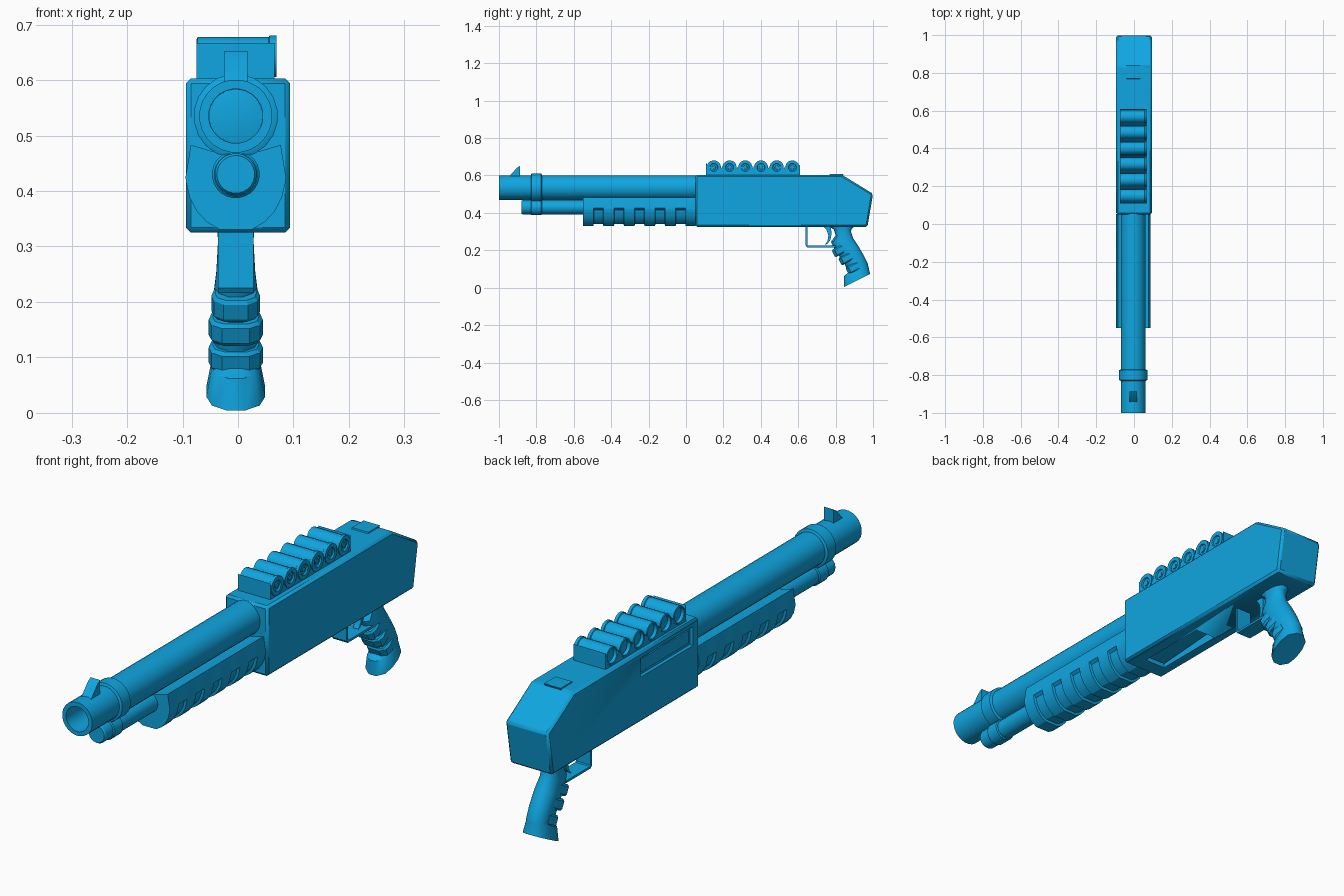
import bpy, bmesh, math
from mathutils import Vector

if "Cube" in bpy.data.objects:
    bpy.data.objects.remove(bpy.data.objects["Cube"])

BLUE = bpy.data.materials.new("blue_paint")
BLUE.diffuse_color = (0.005, 0.38, 0.75, 1)
BLUE.use_nodes = True
BLUE.node_tree.nodes["Principled BSDF"].inputs["Base Color"].default_value = BLUE.diffuse_color
XO = -0.004          # barrel group sits slightly off the receiver centre line


def loft(name, sections, angle=30):
    """Skin equal-length point loops, cap both ends, smooth by angle."""
    bm = bmesh.new()
    rings = [[bm.verts.new(p) for p in s] for s in sections]
    n = len(rings[0])
    for a, b in zip(rings, rings[1:]):
        for i in range(n):
            j = (i + 1) % n
            bm.faces.new((a[i], a[j], b[j], b[i]))
    bm.faces.new(rings[0])
    bm.faces.new(rings[-1])
    bmesh.ops.remove_doubles(bm, verts=bm.verts, dist=1e-5)
    bmesh.ops.recalc_face_normals(bm, faces=bm.faces)
    me = bpy.data.meshes.new(name)
    bm.to_mesh(me)
    bm.free()
    ob = bpy.data.objects.new(name, me)
    bpy.context.collection.objects.link(ob)
    me.materials.append(BLUE)
    bpy.ops.object.select_all(action='DESELECT')
    ob.select_set(True)
    bpy.context.view_layer.objects.active = ob
    bpy.ops.object.shade_smooth_by_angle(angle=math.radians(angle))
    return ob


def lathe(name, profile, z, y=0, axis='Y', n=24):
    """Turn (radius, position) pairs round an axis along Y or X."""
    secs = []
    for r, t in profile:
        ring = []
        for k in range(n):
            a = 2 * math.pi * (k + 0.5) / n
            u, v = r * math.cos(a), r * math.sin(a)
            ring.append((XO + u, t, z + v) if axis == 'Y' else (t, y + u, z + v))
        secs.append(ring)
    return loft(name, secs)


def side_plate(name, profile, x0, x1):
    """Extrude a (y, z) outline across x."""
    return loft(name, [[(x, y, z) for y, z in profile] for x in (x0, x1)])


def box(name, x, y, z):
    return side_plate(name, [(y[0], z[0]), (y[1], z[0]), (y[1], z[1]), (y[0], z[1])], *x)


def modify(ob, kind, **settings):
    m = ob.modifiers.new(kind.title(), kind)
    for k, v in settings.items():
        setattr(m, k, v)
    bpy.ops.object.select_all(action='DESELECT')
    ob.select_set(True)
    bpy.context.view_layer.objects.active = ob
    bpy.ops.object.modifier_apply(modifier=m.name)


def cut(ob, cutter):
    modify(ob, 'BOOLEAN', operation='DIFFERENCE', solver='EXACT', object=cutter)
    bpy.data.objects.remove(cutter)


# Barrel with open bore, magazine tube, and the clamp joining them
lathe("barrel", [(0, -0.6), (0.047, -0.6), (0.049, -1), (0.066, -1), (0.066, 0.06)], 0.535)
lathe("magazine_tube", [(0.034, -0.88), (0.038, -0.874), (0.038, -0.5)], 0.43)
lathe("barrel_clamp", [(0.068, -0.83), (0.076, -0.826), (0.076, -0.774), (0.068, -0.77)], 0.535, n=20).data
b = bpy.data.objects["barrel_clamp"]
lathe("magazine_clamp", [(0.039, -0.83), (0.043, -0.826), (0.043, -0.774), (0.039, -0.77)], 0.43)

# Sights
side_plate("front_sight", [(-0.945, 0.595), (-0.887, 0.595), (-0.887, 0.652), (-0.905, 0.64)],
           XO - 0.021, XO + 0.021)
side_plate("rear_sight", [(0.765, 0.595), (0.80, 0.57), (0.825, 0.575), (0.842, 0.608), (0.77, 0.608)],
           XO - 0.036, XO + 0.036)

# Receiver with chamfered edges, ejection port and loading port
receiver = side_plate("receiver", [(0.05, 0.325), (0.97, 0.325), (1.0, 0.502), (0.835, 0.603), (0.05, 0.603)],
                      -0.094, 0.094)
modify(receiver, 'BEVEL', width=0.009, segments=1)
cut(receiver, box("port_cutter", (-0.2, -0.080), (0.09, 0.42), (0.505, 0.58)))
cut(receiver, box("loading_cutter", (XO - 0.045, XO + 0.045), (0.12, 0.42), (0.2, 0.36)))
box("bolt", (-0.085, -0.075), (0.105, 0.405), (0.517, 0.568))
side_plate("shell_lifter", [(0.13, 0.335), (0.41, 0.355), (0.41, 0.365), (0.13, 0.365)],
           XO - 0.038, XO + 0.038)

# Pump fore-end: five finger grooves round its rounded underside
half = [(0.03, 0.468), (0.081, 0.483), (0.0905, 0.425), (0.0895, 0.415), (0.083, 0.388),
        (0.07, 0.363), (0.052, 0.344), (0.03, 0.331)]


def pump_section(y, depth):
    pts = []
    for x, z in half:
        if z < 0.42:
            f = 1 - depth / math.hypot(x, z - 0.425)
            x, z = x * f, 0.425 + (z - 0.425) * f
        pts.append((x, z))
    return [(XO + x, y, z) for x, z in pts] + [(XO - x, y, z) for x, z in reversed(pts)]


sections = [pump_section(-0.55, 0)]
for k in range(5):
    y0 = -0.495 + 0.11 * k
    sections += [pump_section(y, d) for y, d in
                 ((y0, 0), (y0 + 0.002, 0.010), (y0 + 0.051, 0.010), (y0 + 0.053, 0))]
loft("pump_fore_end", sections + [pump_section(0.052, 0)])

# Shell carrier: scalloped block holding six shells lying across the receiver
outline = [(0.61, 0.598), (0.108, 0.598), (0.108, 0.667)]
centres = [0.149 + 0.084 * k for k in range(6)]
for c in centres:
    for k in range(9):
        a = math.radians(150 + 30 * k * 0.75 + 15)
        outline.append((c + 0.036 * math.cos(a), 0.643 + 0.036 * math.sin(a)))
outline.append((0.61, 0.667))
side_plate("shell_carrier", outline, XO - 0.071, XO + 0.070)
for i, c in enumerate(centres):
    lathe(f"shell_{i + 1}", [(0, -0.062), (0.026, -0.064), (0.030, -0.075), (0.035, -0.073),
                             (0.035, 0.055), (0.038, 0.057), (0.038, 0.069), (0.022, 0.069),
                             (0.020, 0.063), (0.011, 0.063), (0.010, 0.066), (0, 0.066)],
          0.643, c, 'X', 16)

# Pistol grip: front point, back point, half width
grip = [((0.755, 0.332), (0.905, 0.332), 0.034), ((0.79, 0.312), (0.885, 0.312), 0.032),
        ((0.80, 0.28), (0.882, 0.298), 0.033), ((0.775, 0.245), (0.895, 0.262), 0.035),
        ((0.795, 0.205), (0.922, 0.222), 0.040), ((0.835, 0.145), (0.952, 0.17), 0.042),
        ((0.872, 0.085), (0.972, 0.128), 0.040), ((0.845, 0.062), (0.974, 0.118), 0.043),
        ((0.846, 0.004), (0.984, 0.073), 0.053)]


def grip_section(front, back, w, n=12):
    f, bk = Vector(front), Vector(back)
    mid, arm = (f + bk) / 2, (bk - f) / 2
    ring = []
    for k in range(n):
        a = 2 * math.pi * (k + 0.5) / n
        c, s = math.cos(a) / math.cos(math.pi / n), math.sin(a)
        s = max(-1, min(1, s * 1.15))
        p = mid + arm * c
        ring.append((XO + w * s, p.x, p.y))
    return ring


loft("pistol_grip", [grip_section(*g) for g in grip], 40)

# Finger ridges wrapping the front of the grip
for i, (y, z, w) in enumerate([(0.815, 0.195, 0.044), (0.850, 0.152, 0.049), (0.888, 0.102, 0.049)]):
    tilt = math.radians(27)
    along = Vector((math.sin(tilt), -math.cos(tilt)))
    across = Vector((math.cos(tilt), math.sin(tilt)))
    rings = []
    for t, s in ((-0.022, 0.85), (-0.015, 1), (0.015, 1), (0.022, 0.85)):
        o = Vector((y, z)) + along * t
        loop = [(0.04, 0.85), (0.005, 1), (-0.015, 0.9), (-0.03 * s, 0.5)]
        ring = [(XO + side * w * s * k, *(o + across * d))
                for side, pts in ((1, loop), (-1, loop[::-1])) for d, k in pts]
        rings.append(ring)
    loft(f"finger_ridge_{i + 1}", rings)

# Trigger guard strap and curved trigger
side_plate("trigger_guard", [(0.64, 0.33), (0.64, 0.225), (0.647, 0.216), (0.80, 0.216), (0.80, 0.225),
                             (0.652, 0.225), (0.649, 0.229), (0.649, 0.33)], XO - 0.032, XO + 0.032)
side_plate("trigger", [(0.732, 0.33), (0.752, 0.308), (0.761, 0.28), (0.757, 0.25), (0.742, 0.228),
                       (0.758, 0.236), (0.772, 0.255), (0.778, 0.285), (0.775, 0.33)],
           XO - 0.012, XO + 0.012)
